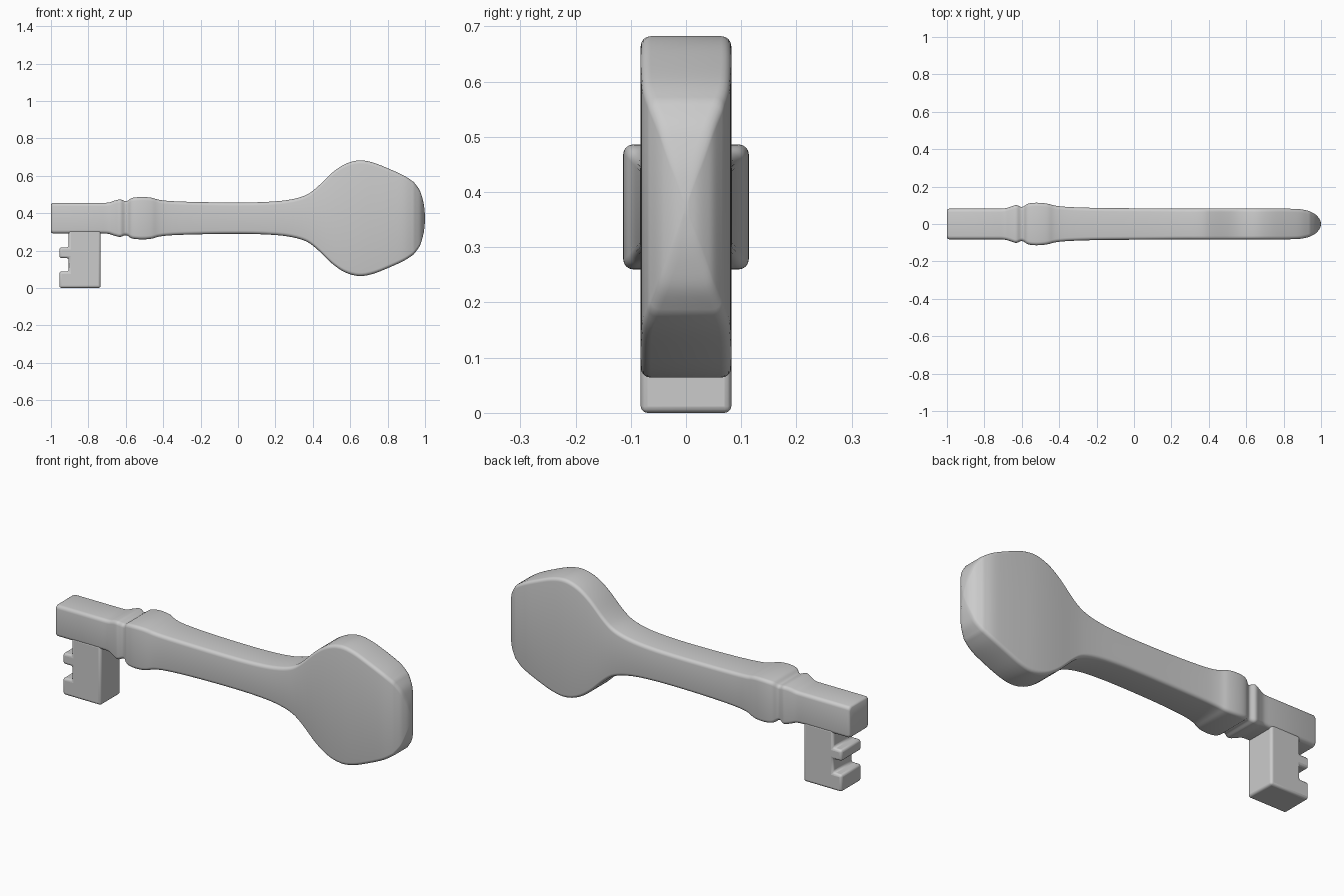
import bpy, bmesh, math

if "Cube" in bpy.data.objects:
    bpy.data.objects.remove(bpy.data.objects["Cube"])

CZ = 0.373  # height of the shaft axis


def finish(name, bm, angle):
    bmesh.ops.recalc_face_normals(bm, faces=bm.faces)
    me = bpy.data.meshes.new(name)
    bm.to_mesh(me)
    bm.free()
    ob = bpy.data.objects.new(name, me)
    bpy.context.collection.objects.link(ob)
    bpy.ops.object.select_all(action='DESELECT')
    ob.select_set(True)
    bpy.context.view_layer.objects.active = ob
    bpy.ops.object.shade_smooth_by_angle(angle=math.radians(angle))
    return ob


def smooth(stations, steps=4):
    """Catmull-Rom through the stations."""
    out = []
    p = [stations[0]] + stations + [stations[-1]]
    for a, b, c, d in zip(p, p[1:], p[2:], p[3:]):
        for k in range(steps):
            t = k / steps
            out.append([0.5 * (2*q + (r-o)*t + (2*o-5*q+4*r-s)*t*t + (3*q-o-3*r+s)*t**3)
                        for o, q, r, s in zip(a, b, c, d)])
    return out + [list(stations[-1])]


def rounded_section(hy, hz, r=0.018, n=5):
    """Rounded rectangle with evenly split sides."""
    r = min(r, hy * 0.6, hz * 0.6)
    pts = []
    for i, (sy, sz) in enumerate([(1, 1), (-1, 1), (-1, -1), (1, -1)]):
        for k in range(n):
            a = math.pi / 2 * (i + k / (n - 1))
            pts.append((sy*(hy-r) + r*math.cos(a), sz*(hz-r) + r*math.sin(a)))
    return pts


# Shaft, collar and bow: one loft of (x, half height, half depth)
tip = [(-1, .073, .073), (-.996, .079, .079), (-.988, .082, .082)]
collar = smooth([(-.72, .082, .082), (-.69, .084, .084), (-.66, .094, .092), (-.63, .100, .101),
                 (-.605, .092, .092), (-.59, .094, .094), (-.57, .107, .107), (-.54, .112, .113),
                 (-.50, .113, .113), (-.46, .109, .108), (-.42, .098, .098), (-.35, .091, .091),
                 (-.2, .086, .086), (0, .084, .084), (.15, .087, .083), (.27, .098, .082),
                 (.36, .122, .082), (.42, .163, .082), (.50, .240, .082), (.57, .288, .082),
                 (.645, .309, .082), (.72, .298, .082), (.81, .263, .082), (.89, .226, .079),
                 (.94, .193, .068)])
end = smooth([(.94, .193, .068), (.97, .152, .051), (.985, .110, .036), (.995, .064, .020),
              (1, .012, .004)])[1:]

bm = bmesh.new()
rings = [[bm.verts.new((x, y, CZ + z)) for y, z in rounded_section(hy, hz)]
         for x, hz, hy in tip + collar + end]
for a, b in zip(rings, rings[1:]):
    for i in range(len(a)):
        j = (i + 1) % len(a)
        bm.faces.new((a[i], a[j], b[j], b[i]))
bm.faces.new(rings[0])
bm.faces.new(rings[-1])
finish("shaft_and_bow", bm, 60)

# Toothed bit: profile extruded through the depth
profile = [(-.735, .31), (-.735, .003), (-.955, .003), (-.955, .088), (-.905, .088), (-.905, .16),
           (-.955, .16), (-.955, .217), (-.905, .217), (-.905, .31)]
D = .082
bm = bmesh.new()
face = bm.faces.new([bm.verts.new((x, -D, z)) for x, z in profile])
new = bmesh.ops.extrude_face_region(bm, geom=[face])
bmesh.ops.translate(bm, vec=(0, 2 * D, 0),
                    verts=[g for g in new["geom"] if isinstance(g, bmesh.types.BMVert)])
bmesh.ops.translate(bm, vec=(0, 0, -.003), verts=[v for v in bm.verts if v.co.z < .01])
bit = finish("bit", bm, 50)
bev = bit.modifiers.new("round", 'BEVEL')
bev.width, bev.segments = .012, 3
bit.modifiers.move(len(bit.modifiers) - 1, 0)
